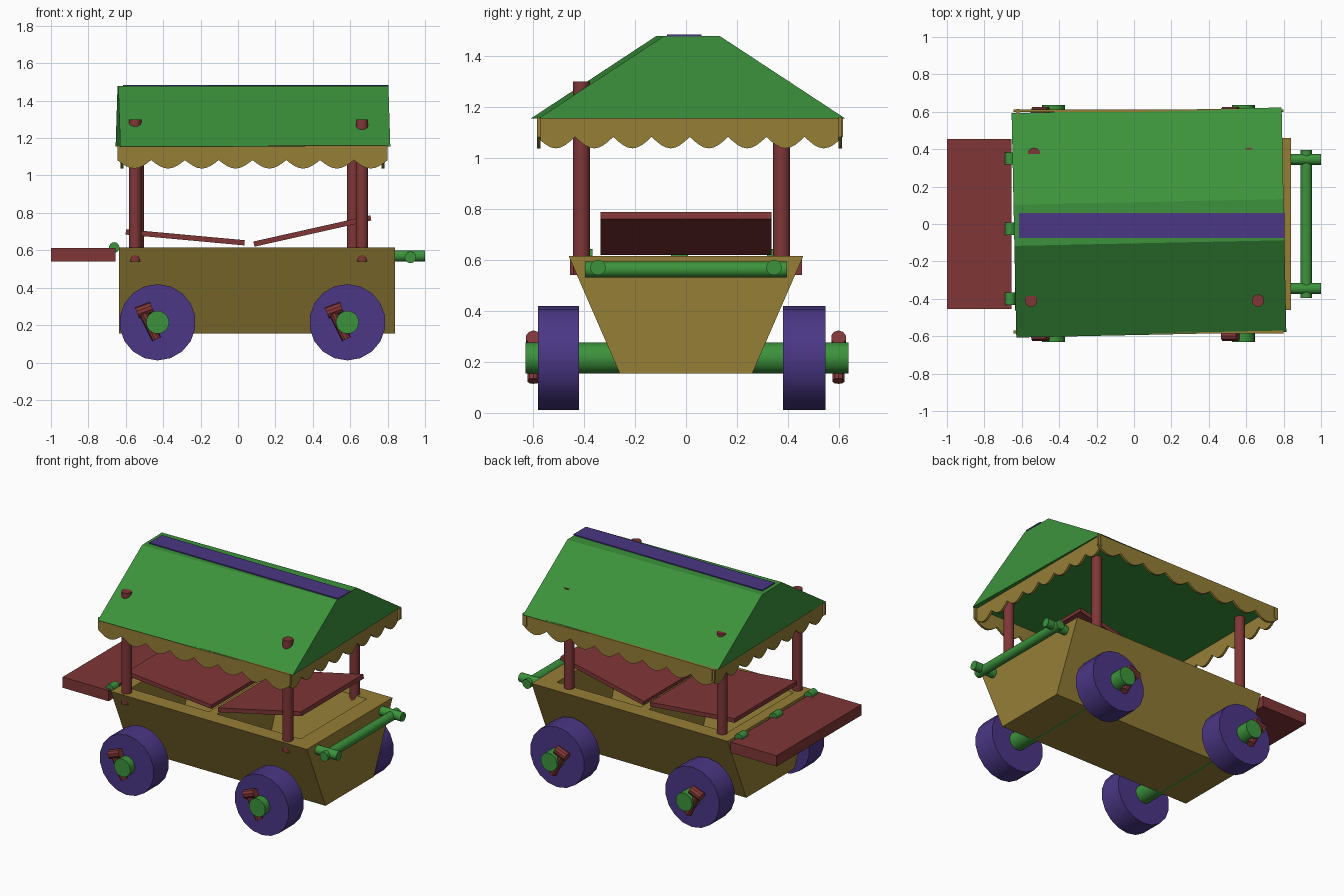
import bpy, bmesh, math
from mathutils import Vector

cube = bpy.data.objects.get("Cube")
if cube:
    bpy.data.objects.remove(cube, do_unlink=True)


def material(name, rgb):
    m = bpy.data.materials.new(name)
    m.use_nodes = True
    color = (*rgb, 1)
    m.diffuse_color = color
    m.node_tree.nodes["Principled BSDF"].inputs["Base Color"].default_value = color
    return m


GREEN = material("green paint", (0.045, 0.29, 0.045))
PURPLE = material("purple paint", (0.069, 0.038, 0.235))
TAN = material("tan wood", (0.30, 0.21, 0.037))
RED = material("red wood", (0.215, 0.037, 0.038))


def finish(name, bm, mat):
    bmesh.ops.recalc_face_normals(bm, faces=bm.faces)
    mesh = bpy.data.meshes.new(name)
    bm.to_mesh(mesh)
    bm.free()
    mesh.materials.append(mat)
    obj = bpy.data.objects.new(name, mesh)
    bpy.context.collection.objects.link(obj)
    return obj


def activate(obj):
    bpy.ops.object.select_all(action='DESELECT')
    obj.select_set(True)
    bpy.context.view_layer.objects.active = obj


def prism(name, outline, x0, x1, mat):
    """Extrude a (y, z) outline along x."""
    bm = bmesh.new()
    face = bm.faces.new([bm.verts.new((x0, y, z)) for y, z in outline])
    ext = bmesh.ops.extrude_face_region(bm, geom=[face])
    moved = [v for v in ext["geom"] if isinstance(v, bmesh.types.BMVert)]
    bmesh.ops.translate(bm, verts=moved, vec=(x1 - x0, 0, 0))
    return finish(name, bm, mat)


def box(name, lo, hi, mat):
    (x0, y0, z0), (x1, y1, z1) = lo, hi
    return prism(name, [(y0, z0), (y1, z0), (y1, z1), (y0, z1)], x0, x1, mat)


def trapezoid(yb, yt, z0, z1):
    return [(-yb, z0), (yb, z0), (yt, z1), (-yt, z1)]


def rod(name, a, b, r, mat, sides=24):
    a, b = Vector(a), Vector(b)
    bm = bmesh.new()
    bmesh.ops.create_cone(bm, cap_ends=True, segments=sides, radius1=r, radius2=r,
                          depth=(b - a).length)
    obj = finish(name, bm, mat)
    obj.location = (a + b) / 2
    obj.rotation_mode = 'QUATERNION'
    obj.rotation_quaternion = (b - a).to_track_quat('Z', 'Y')
    activate(obj)
    bpy.ops.object.shade_smooth_by_angle()
    return obj


# Cart body with two tapered bins
body = prism("cart_body", trapezoid(0.26, 0.46, 0.155, 0.615), -0.635, 0.84, TAN)
for x0, x1 in ((-0.56, 0.03), (0.09, 0.72)):
    cutter = prism("bin_cutter", trapezoid(0.22, 0.365, 0.25, 0.64), x0, x1, TAN)
    cutter.hide_render = True
    cut = body.modifiers.new("bin", 'BOOLEAN')
    cut.operation = 'DIFFERENCE'
    cut.solver = 'EXACT'
    cut.object = cutter
    activate(body)
    bpy.ops.object.modifier_apply(modifier=cut.name)
    bpy.data.objects.remove(cutter, do_unlink=True)

# Tilted lids
for name, a, b in (("left_lid", (-0.6, 0.69), (0.035, 0.632)),
                   ("right_lid", (0.085, 0.625), (0.71, 0.765))):
    dx, dz = b[0] - a[0], b[1] - a[1]
    half = math.hypot(dx, dz) / 2
    lid = box(name, (-half, -0.335, -0.014), (half, 0.335, 0.014), RED)
    lid.location = ((a[0] + b[0]) / 2, 0, (a[1] + b[1]) / 2 + 0.008)
    lid.rotation_euler.y = -math.atan2(dz, dx)

# Corner posts
for i, (x, y) in enumerate(((-0.55, -0.41), (0.663, -0.41), (-0.535, 0.375), (0.615, 0.375))):
    rod(f"post_{i + 1}", (x, y, 0.54), (x, y, 1.3), 0.033, RED)

# Roof, slightly askew, and its ridge board
slope = [(-0.6, 1.155), (0.6, 1.155), (0.11, 1.477), (-0.11, 1.477)]
roof = prism("roof", slope, -0.722, 0.722, GREEN)
roof.location = (0.08, 0.008, 0)
roof.rotation_euler.z = math.radians(1.2)
box("ridge_board", (-0.615, -0.075, 1.475), (0.805, 0.06, 1.484), PURPLE)


# Scalloped trim hung under each eave
def scallops(name, a, b, count=8, steps=8):
    a, b = Vector(a), Vector(b)
    bm = bmesh.new()
    prev = None
    n = count * steps
    for i in range(n + 1):
        x, y = a.lerp(b, i / n)
        drop = 0.045 * abs(math.sin(math.pi * i / steps))
        pair = [bm.verts.new((x, y, 1.16)), bm.verts.new((x, y, 1.082 - drop))]
        if prev:
            bm.faces.new((prev[0], prev[1], pair[1], pair[0]))
        prev = pair
    obj = finish(name, bm, TAN)
    solid = obj.modifiers.new("thickness", 'SOLIDIFY')
    solid.thickness = 0.015
    solid.offset = 0


scallops("front_trim", (-0.645, -0.577), (0.8, -0.577))
scallops("back_trim", (-0.645, 0.605), (0.8, 0.605))
scallops("left_trim", (-0.62, -0.585), (-0.62, 0.615))
scallops("right_trim", (0.775, -0.585), (0.775, 0.615))

# Axles, wheels and linchpins
for end, x in (("left", -0.43), ("right", 0.585)):
    z = 0.215
    rod(f"{end}_axle", (x, -0.63, z), (x, 0.637, z), 0.061, GREEN)
    for side, y0, y1 in (("front", -0.58, -0.42), ("back", 0.38, 0.547)):
        rod(f"{end}_{side}_wheel", (x, y0, z), (x, y1, z), 0.204, PURPLE, 18)
        py = math.copysign(0.598, y0)
        top, low = Vector((x - 0.08, py, z + 0.06)), Vector((x - 0.005, py, z - 0.09))
        rod(f"{end}_{side}_pin", top, low, 0.025, RED, 10)
        rod(f"{end}_{side}_pin_head", top + Vector((-0.03, 0, -0.01)),
            top + Vector((0.05, 0, 0.02)), 0.03, RED, 10)

# Push handle
for side, y in (("front", -0.345), ("back", 0.345)):
    rod(f"{side}_handle_arm", (0.8, y, 0.57), (1, y, 0.57), 0.03, GREEN)
rod("handle_bar", (0.922, -0.395, 0.562), (0.922, 0.395, 0.562), 0.031, GREEN)

# Serving shelf and hinges
box("shelf", (-1, -0.455, 0.54), (-0.655, 0.455, 0.613), RED)
for i, y in enumerate((-0.4, -0.025, 0.35)):
    rod(f"hinge_{i + 1}", (-0.662, y - 0.033, 0.615), (-0.662, y + 0.033, 0.615), 0.028, GREEN, 16)
